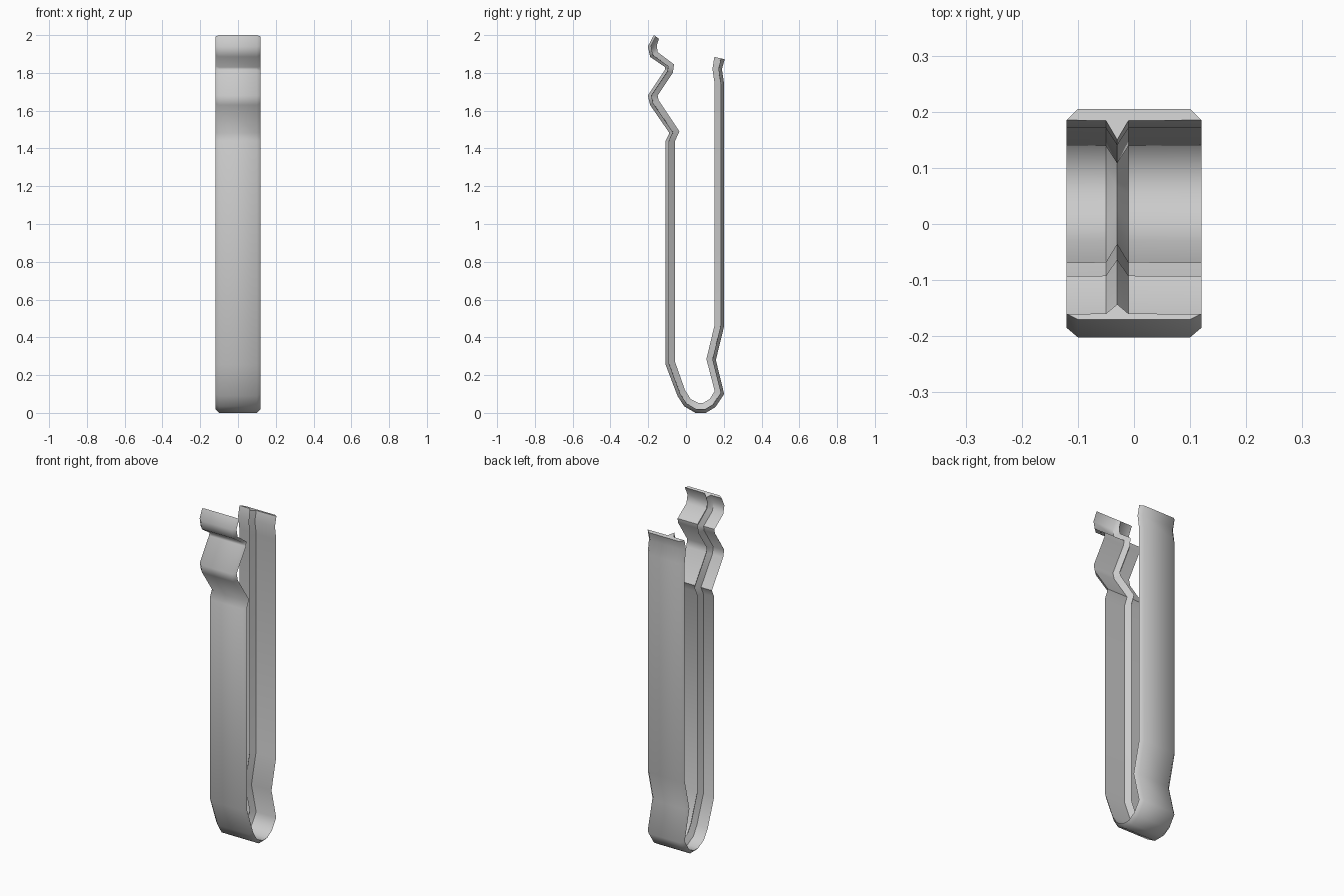
import bpy
import bmesh

# Side profile of the bent strip: outer face (y, z) and inner rib crest (y, z)
STATIONS = [
    (-0.170, 2.000, -0.143, 1.980),
    (-0.202, 1.940, -0.155, 1.945),
    (-0.190, 1.885, -0.150, 1.910),
    (-0.110, 1.830, -0.063, 1.845),
    (-0.112, 1.815, -0.070, 1.800),
    (-0.202, 1.680, -0.150, 1.680),
    (-0.190, 1.630, -0.145, 1.655),
    (-0.088, 1.482, -0.035, 1.490),
    (-0.108, 1.440, -0.058, 1.440),
    (-0.108, 0.255, -0.058, 0.270),
    (-0.045, 0.090, -0.005, 0.120),
    (-0.010, 0.035, 0.025, 0.073),
    (0.050, 0.000, 0.065, 0.053),
    (0.105, 0.000, 0.092, 0.053),
    (0.155, 0.030, 0.125, 0.073),
    (0.202, 0.100, 0.152, 0.115),
    (0.158, 0.280, 0.108, 0.285),
    (0.202, 0.460, 0.152, 0.468),
    (0.202, 1.740, 0.152, 1.740),
    (0.190, 1.820, 0.140, 1.820),
    (0.205, 1.872, 0.150, 1.885),
]

# Cross-section: x position and depth (0 = outer face, 1 = rib crest)
SECTION = [(-0.10, 0), (0.10, 0), (0.12, 0.36), (-0.01, 0.38),
           (-0.03, 1), (-0.05, 0.38), (-0.12, 0.36)]

# Bent strip: sweep the section along the profile and cap both ends
bm = bmesh.new()
rings = []
for oy, oz, iy, iz in STATIONS:
    rings.append([bm.verts.new((x, oy + (iy - oy) * t, oz + (iz - oz) * t))
                  for x, t in SECTION])
n = len(SECTION)
for a, b in zip(rings, rings[1:]):
    for i in range(n):
        j = (i + 1) % n
        bm.faces.new((a[i], a[j], b[j], b[i]))
bm.faces.new(rings[0])
bm.faces.new(rings[-1])
bmesh.ops.recalc_face_normals(bm, faces=bm.faces)

mesh = bpy.data.meshes.new("spring_clip")
bm.to_mesh(mesh)
bm.free()
clip = bpy.data.objects.new("spring_clip", mesh)
bpy.context.collection.objects.link(clip)

# Smooth gentle bends, keep rib and rim crisp
bpy.context.view_layer.objects.active = clip
clip.select_set(True)
bpy.ops.object.shade_smooth_by_angle(angle=0.87)
